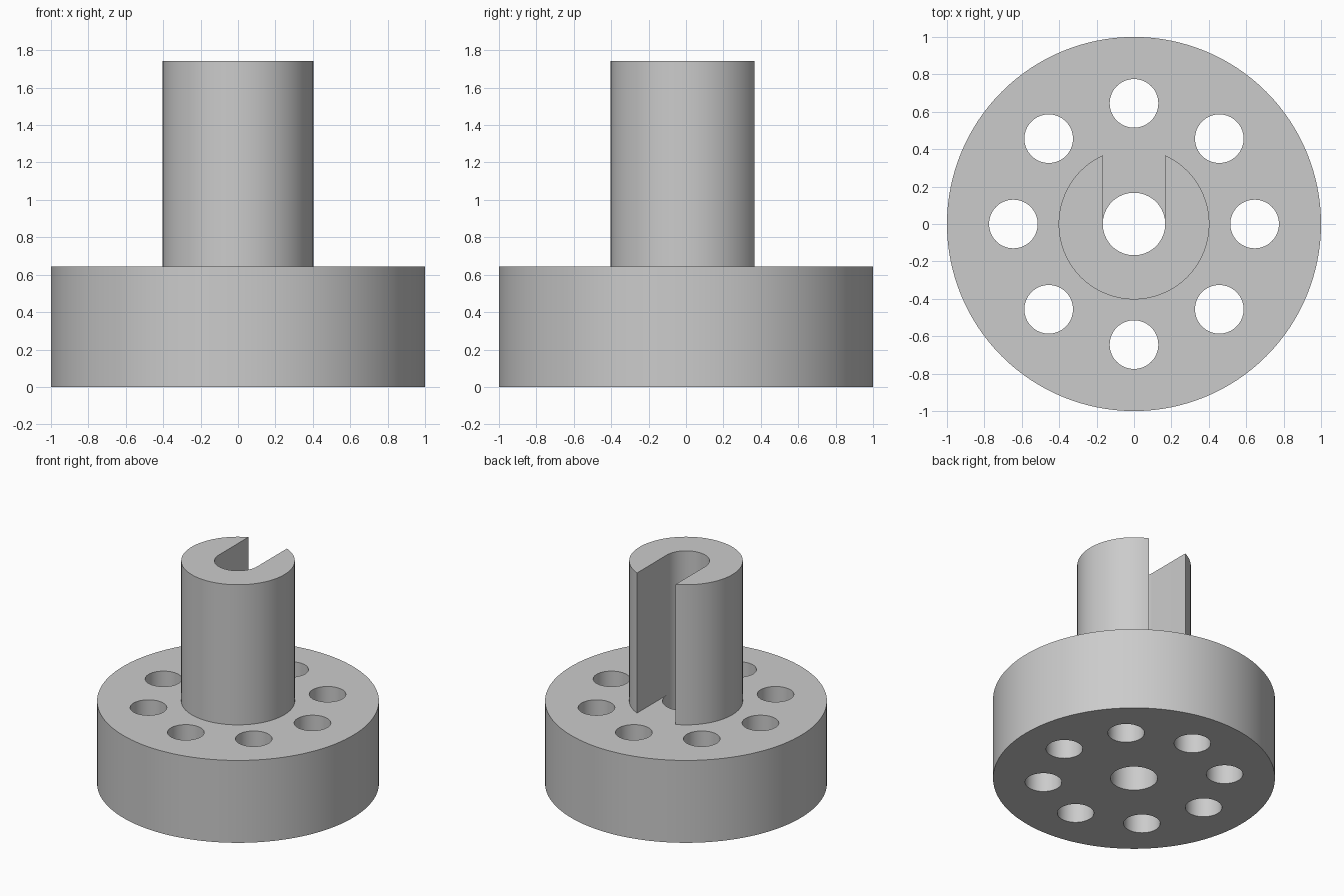
import bpy, bmesh
from math import pi, sin, cos, asin
from mathutils import Matrix

if "Cube" in bpy.data.objects:
    bpy.data.objects.remove(bpy.data.objects["Cube"], do_unlink=True)

BASE_R, BASE_H = 1.0, 0.645
SHAFT_R, TOP = 0.403, 1.742
BORE_R = 0.167
HOLE_R, HOLE_RING, HOLES = 0.13, 0.645, 8

metal = bpy.data.materials.new("grey metal")
metal.use_nodes = True
grey = (0.6, 0.6, 0.6, 1)
metal.diffuse_color = grey
metal.node_tree.nodes["Principled BSDF"].inputs["Base Color"].default_value = grey


def make_object(name, bm):
    bmesh.ops.recalc_face_normals(bm, faces=bm.faces)
    mesh = bpy.data.meshes.new(name)
    bm.to_mesh(mesh)
    bm.free()
    mesh.materials.append(metal)
    obj = bpy.data.objects.new(name, mesh)
    bpy.context.collection.objects.link(obj)
    return obj


def add_cylinder(bm, radius, z0, z1, x=0, y=0, sides=64):
    bmesh.ops.create_cone(bm, cap_ends=True, segments=sides, radius1=radius,
                          radius2=radius, depth=z1 - z0,
                          matrix=Matrix.Translation((x, y, (z0 + z1) / 2)))


def arc(radius, start, end, steps):
    angles = [start + (end - start) * i / steps for i in range(steps + 1)]
    return [(radius * cos(a), radius * sin(a)) for a in angles]


# Round base
bm = bmesh.new()
add_cylinder(bm, BASE_R, 0, BASE_H, sides=128)
base = make_object("base", bm)

# Centre bore and ring of bolt holes
bm = bmesh.new()
add_cylinder(bm, BORE_R, -0.1, BASE_H + 0.1)
for i in range(HOLES):
    a = 2 * pi * i / HOLES
    add_cylinder(bm, HOLE_R, -0.1, BASE_H + 0.1, HOLE_RING * cos(a), HOLE_RING * sin(a))
cutter = make_object("hole_cutter", bm)
cutter.hide_render = True

cut = base.modifiers.new("holes", "BOOLEAN")
cut.operation = "DIFFERENCE"
cut.solver = "EXACT"
cut.object = cutter
bpy.context.view_layer.objects.active = base
bpy.ops.object.modifier_apply(modifier=cut.name)
bpy.data.objects.remove(cutter, do_unlink=True)

# Hollow shaft with a full-height slot open to the back
half_slot = asin(BORE_R / SHAFT_R)
outline = arc(SHAFT_R, pi / 2 + half_slot, 2.5 * pi - half_slot, 96)
outline += arc(BORE_R, 2 * pi, pi, 32)
bm = bmesh.new()
profile = bm.faces.new([bm.verts.new((x, y, BASE_H)) for x, y in outline])
walls = bmesh.ops.extrude_face_region(bm, geom=[profile], use_keep_orig=True)
top_verts = [v for v in walls["geom"] if isinstance(v, bmesh.types.BMVert)]
bmesh.ops.translate(bm, verts=top_verts, vec=(0, 0, TOP - BASE_H))
shaft = make_object("slotted_shaft", bm)

# Smooth round walls with crisp rims
bpy.ops.object.select_all(action="DESELECT")
for obj in (base, shaft):
    obj.select_set(True)
bpy.context.view_layer.objects.active = base
bpy.ops.object.shade_smooth_by_angle(angle=pi / 6)
